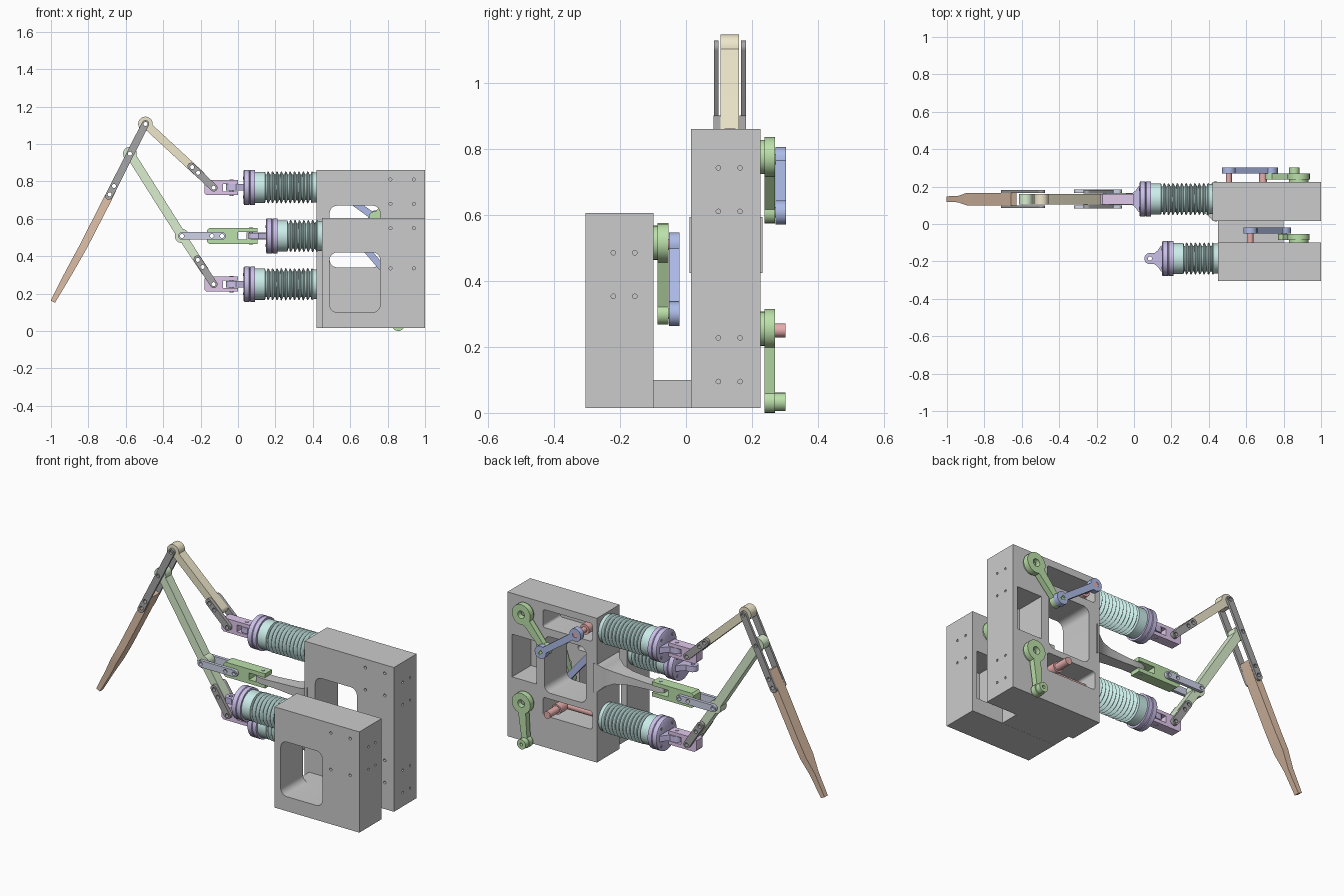
import bpy, bmesh
from math import sin, cos, pi, asin, atan2
from mathutils import Vector

if "Cube" in bpy.data.objects:
    bpy.data.objects.remove(bpy.data.objects["Cube"])

YC = 0.133          # depth of the linkage plane
COL = dict(violet=(.60, .53, .82), teal=(.60, .85, .82), pink=(.75, .58, .84), green=(.50, .75, .40),
           pale=(.70, .86, .62), cream=(.86, .80, .60), brown=(.75, .54, .40), blue=(.42, .50, .80),
           red=(.80, .42, .42), dark=(.38, .38, .38), steel=(.62, .65, .80))
MATS = {}


def finish(bm, name, color=None):
    bmesh.ops.recalc_face_normals(bm, faces=bm.faces)
    me = bpy.data.meshes.new(name)
    bm.to_mesh(me)
    bm.free()
    ob = bpy.data.objects.new(name, me)
    bpy.context.collection.objects.link(ob)
    if color:
        if color not in MATS:
            MATS[color] = bpy.data.materials.new(color)
            MATS[color].diffuse_color = (*COL[color], 1)
        me.materials.append(MATS[color])
    return ob


def smooth(ob):
    bpy.ops.object.select_all(action='DESELECT')
    ob.select_set(True)
    bpy.context.view_layer.objects.active = ob
    bpy.ops.object.shade_smooth_by_angle(angle=0.6)
    return ob


def solid(name, color, *parts):
    """Each part is (axis, outline, from, to): an outline extruded along an axis."""
    bm = bmesh.new()
    for axis, pts, a, b in parts:
        at = {'x': lambda u, v, t: (t, u, v), 'y': lambda u, v, t: (u, t, v), 'z': lambda u, v, t: (u, v, t)}[axis]
        lo, hi = ([bm.verts.new(at(u, v, t)) for u, v in pts] for t in (a, b))
        bm.faces.new(lo)
        bm.faces.new(hi)
        for i in range(len(pts)):
            j = (i + 1) % len(pts)
            bm.faces.new((lo[i], lo[j], hi[j], hi[i]))
    return smooth(finish(bm, name, color))


def circle(u, v, r, n=24):
    return [(u + r * cos(2 * pi * i / n), v + r * sin(2 * pi * i / n)) for i in range(n)]


def rect(u0, u1, v0, v1, r=0):
    if not r:
        return [(u0, v0), (u1, v0), (u1, v1), (u0, v1)]
    return [(cu + r * cos((k + i / 6) * pi / 2), cv + r * sin((k + i / 6) * pi / 2))
            for k, (cu, cv) in enumerate([(u1 - r, v1 - r), (u0 + r, v1 - r), (u0 + r, v0 + r), (u1 - r, v0 + r)])
            for i in range(7)]


def eyebar(p, q, r1, r2, w1, w2=None, n=16):
    """Outline of a bar with a round eye at both ends."""
    th, out = atan2(q[1] - p[1], q[0] - p[0]), []
    for c, r, w, base in ((p, r1, w1, th), (q, r2, w2 or w1, th + pi)):
        a = asin(min(1, w / r))
        for i in range(n + 1):
            t = base + a + (2 * pi - 2 * a) * i / n
            out.append((c[0] + r * cos(t), c[1] + r * sin(t)))
    return out


def boolean(ob, cutter, op='DIFFERENCE'):
    m = ob.modifiers.new("cut", 'BOOLEAN')
    m.object, m.operation, m.solver = cutter, op, 'EXACT'
    bpy.ops.object.select_all(action='DESELECT')
    bpy.context.view_layer.objects.active = ob
    ob.select_set(True)
    bpy.ops.object.modifier_apply(modifier=m.name)
    bpy.data.objects.remove(cutter)
    return smooth(ob)


def cut(ob, *parts):
    for p in parts:
        boolean(ob, solid("cutter", None, p))
    return ob


def drill(ob, pts, r=0.011, y=(-1, 1)):
    return boolean(ob, solid("cutter", None, *[('y', circle(u, v, r, 14), *y) for u, v in pts]))


# Housing blocks with windows, slots and pockets
rear = solid("rear_housing", None, ('y', rect(.42, 1, .015, .86), .015, .225))
cut(rear, ('y', rect(.49, .76, .34, .67, .04), -.1, .4),
    ('y', rect(.45, .77, .715, .82, .015), .065, .4),
    ('y', rect(.45, .77, .20, .305, .015), .065, .4),
    ('y', rect(.81, .97, .37, .62), .05, .4))
front = solid("front_housing", None, ('y', rect(.45, 1, .015, .605), -.305, -.098))
cut(front, ('y', rect(.49, .76, .10, .42, .04), -.5, 0),
    ('y', rect(.50, .77, .46, .56, .015), -.25, 0),
    ('y', rect(.81, .97, .10, .38), -.27, 0))
solid("base_bridge", None, ('z', rect(.45, .80, -.1, .017), .0155, .10))

# Bolt holes in the housings
drill(rear, [(x, z) for x in (.815, .94) for z in (.81, .68, .30, .17)], .008, (0, .03))
drill(front, [(x, z) for x in (.815, .94) for z in (.55, .335)], .008, (-.32, -.285))
for ob, ys, zs in ((rear, (.098, .164), (.095, .227, .61, .742)), (front, (-.22, -.155), (.353, .485))):
    boolean(ob, solid("cutter", None, *[('x', circle(y, z, .007, 12), .985, 1.1) for y in ys for z in zs]))


def lathe(name, color, prof, y, z, n=40):
    bm = bmesh.new()
    rings = [[bm.verts.new((x, y + r * cos(2 * pi * i / n), z + r * sin(2 * pi * i / n))) for i in range(n)]
             for x, r in prof]
    for a, b in zip(rings, rings[1:]):
        for i in range(n):
            bm.faces.new((a[i], a[i - 1], b[i - 1], b[i]))
    bm.faces.new(rings[0])
    bm.faces.new(rings[-1])
    return smooth(finish(bm, name, color))


def actuator(tag, x, y, z, end, ribs):
    # Ribbed sleeve, end flange with bolts, and a flat lug with a vertical eye
    prof, pitch = [(x + .055, .083), (x + .145 - .03, .083)], .0235
    for i in range(ribs):
        s = x + .115 + i * pitch
        prof += [(s + .003, .068), (s + .009, .068), (s + .012, .082), (s + .016, .086), (s + .020, .082)]
    lathe(tag + "_sleeve", "teal", prof + [(prof[-1][0] + .004, .08), (end + .01, .08)], y, z)
    lathe(tag + "_flange", "violet",
          [(x, .088), (x + .004, .094), (x + .03, .094), (x + .033, .090), (x + .036, .094), (x + .06, .094)], y, z)
    solid(tag + "_flange_bolts", "dark", *[('x', circle(y + .072 * cos(k), z + .072 * sin(k), .008, 12), x - .003, x + .01)
                                           for k in (pi / 4, 3 * pi / 4, 5 * pi / 4, 7 * pi / 4)])
    half = [(x + .01, .075), (x - .008, .066), (x - .022, .045), (x - .04, .03)]
    eye = [(x - .065 + .03 * cos(pi / 2 + pi * i / 12), .03 * sin(pi / 2 + pi * i / 12)) for i in range(13)]
    pts = half + eye + [(u, -v) for u, v in reversed(half)]
    lug = solid(tag + "_lug", "violet", ('z', [(u, y + v) for u, v in pts], z - .017, z + .017))
    cut(lug, ('z', circle(x - .065, y, .011, 16), z - .1, z + .1))


actuator("upper_actuator", .03, YC, .768, .42, 11)
actuator("lower_actuator", .03, YC, .250, .42, 11)
actuator("front_actuator", .15, -.185, .508, .45, 7)


def clevis(name, color, x0, x1, xs, z, h, w, holes):
    # Fork open toward +x, clamping a horizontal lug with a vertical pin
    p = [(x1, z - h), (x1, z - .02), (xs, z - .02), (xs, z + .02), (x1, z + .02), (x1, z + h)]
    p += [(x0 + .012, z + h), (x0, z + h - .012), (x0, z - h + .012), (x0 + .012, z - h)]
    drill(solid(name, color, ('y', p, YC - w, YC + w)), [(x, z) for x in holes])
    px = x1 - .035
    solid(name + "_pin", "steel", ('z', circle(px, YC, .010, 16), z - h - .003, z + h + .003))


clevis("upper_clevis", "pink", -.18, 0, -.08, .766, .04, .028, [-.13])
clevis("lower_clevis", "pink", -.18, 0, -.08, .250, .04, .028, [-.13])
clevis("middle_clevis", "green", -.165, .105, 0, .508, .043, .032, [-.14, -.085])

# Fixed support arm, flared in both directions where it meets the housing
flare = [(.44, .100), (.42, .092), (.395, .068), (.35, .045), (.29, .034), (.20, .03), (.08, .03), (.045, .018)]
arm = solid("support_arm", None, ('z', [(u, YC - .012 + v * 1.1) for u, v in flare] +
                                  [(u, YC - .012 - v * 1.1) for u, v in reversed(flare)], .40, .62))
side = [(.44, .085), (.42, .08), (.395, .055), (.35, .036), (.29, .026), (.15, .018), (.02, .018)]
boolean(arm, solid("cutter", None, ('y', [(u, .508 + v) for u, v in side] +
                                    [(u, .508 - v) for u, v in reversed(side)], -.1, .4)), 'INTERSECT')


def link_pair(name, color, p, q, r, gap, t, holes):
    for s, side in ((-1, "front"), (1, "back")):
        a, b = YC + s * gap, YC + s * (gap + t)
        drill(solid(f"{name}_{side}", color, ('y', eyebar(p, q, r, r, r), min(a, b), max(a, b))), holes)


def bar(name, color, p, q, r1, r2, w, hw, holes):
    return drill(solid(name, color, ('y', eyebar(p, q, r1, r2, w), YC - hw, YC + hw)), holes)


# Linkage bars and joint plates
A, B, C, D, E = (-.495, 1.107), (-.578, .948), (-.30, .508), (-.13, .766), (-.13, .25)
bar("upper_bar", "cream", A, (-.20, .834), .039, .022, .022, .028, [A, (-.245, .876), (-.213, .846)])
bar("rocker_upper", "pale", B, C, .037, .038, .024, .028, [B, C])
bar("rocker_lower", "pale", C, (-.178, .323), .035, .022, .022, .0275, [C, (-.215, .38), (-.19, .342)])
link_pair("upper_joint_plate", "dark", (-.25, .88), D, .02, .029, .02, [(-.245, .876), (-.213, .846), D])
link_pair("lower_joint_plate", "dark", (-.217, .384), E, .02, .029, .02, [(-.215, .38), (-.19, .342), E])
link_pair("middle_joint_plate", "steel", C, (-.085, .508), .02, .033, .018, [C, (-.14, .508), (-.085, .508)])
link_pair("finger_plate", "dark", A, (-.69, .722), .02, .034, .014, [A, B, (-.663, .775), (-.686, .73)])

# Finger blade lofted through rectangular sections: x, z, half width, half depth
bm = bmesh.new()
rings = []
for x, z, w, d in ((-.643, .812, .018, .033), (-.70, .70, .022, .034), (-.825, .455, .021, .034),
                   (-.875, .365, .020, .034), (-.925, .275, .018, .017), (-.99, .157, .013, .015)):
    n = Vector((.885, -.465)) * w
    rings.append([bm.verts.new((x + s * n.x, YC + e * d, z + s * n.y)) for s, e in ((-1, -1), (1, -1), (1, 1), (-1, 1))])
for a, b in zip(rings, rings[1:]):
    for i in range(4):
        bm.faces.new((a[i], a[i - 1], b[i - 1], b[i]))
bm.faces.new(rings[0])
bm.faces.new(rings[-1])
drill(finish(bm, "finger_blade", "brown"), [(-.663, .775), (-.686, .73)])


def drive(tag, face, hub, end, slider, rod=True):
    # Motor horn, crank, sliding pin and connecting rod on a housing's back face
    y0 = face + .012
    solid(tag + "_horn", "green", ('y', circle(*hub, .052), face - .004, y0 + .001))
    crank = solid(tag + "_crank", "green", ('y', eyebar(hub, end, .06, .033, .024, .018), y0, y0 + .033))
    drill(crank, [hub], .022)
    solid(tag + "_crank_centre", "dark", ('y', circle(*hub, .012, 16), y0, y0 + .015))
    if rod:
        drill(solid(tag + "_rod", "blue", ('y', eyebar(slider, end, .037, .037, .018), y0 + .034, y0 + .066)),
              [slider, end], .016)
    boss = solid(tag + "_boss", "green", ('y', circle(*end, .028 if not rod else .016), y0 + .02, y0 + .064))
    drill(boss, [end], .009)
    x, z = slider
    yc = YC if face > 0 else -.185
    solid(tag + "_slider", "red", ('x', circle(yc, z, .022), .43, x + .03),
          ('y', circle(x, z, .03), yc - .03, face - .01),
          ('y', circle(x, z, .021 if not rod else .016), face - .02, y0 + .064))


drive("upper_drive", .225, (.88, .775), (.732, .607), (.507, .768))
drive("lower_drive", .225, (.88, .255), (.857, .033), (.69, .25), rod=False)
drive("front_drive", -.098, (.88, .515), (.803, .300), (.622, .510))

for m in bpy.data.materials:
    if m.users and not m.is_grease_pencil:
        m.use_nodes = True
        m.node_tree.nodes["Principled BSDF"].inputs["Base Color"].default_value = m.diffuse_color
